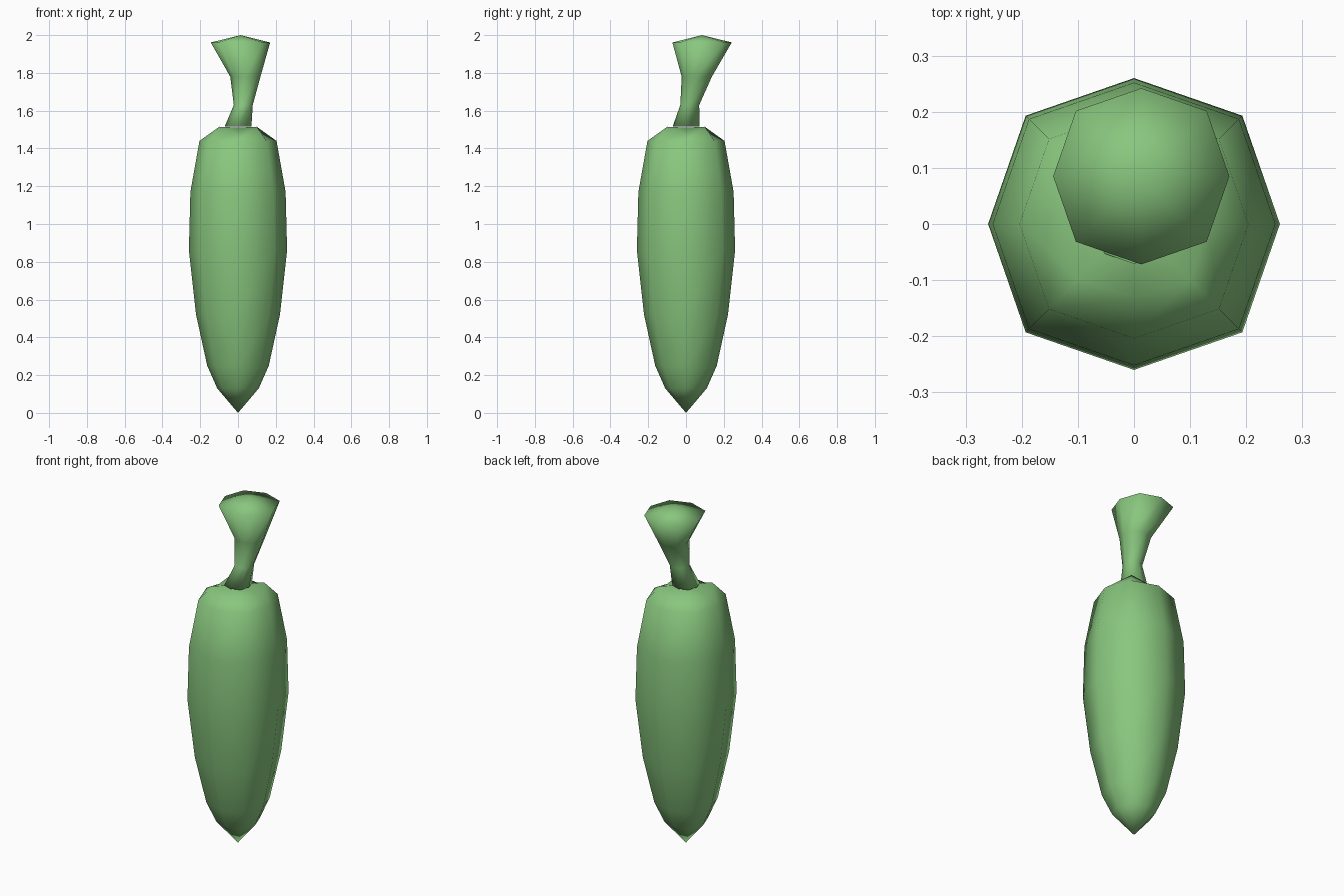
import bpy, bmesh, math

if "Cube" in bpy.data.objects:
    bpy.data.objects.remove(bpy.data.objects["Cube"])

green = bpy.data.materials.new("green")
green.diffuse_color = (0.25, 0.57, 0.21, 1)
green.use_nodes = True
green.node_tree.nodes["Principled BSDF"].inputs["Base Color"].default_value = green.diffuse_color


def lathe(name, rings, bottom, top):
    """Eight-sided skin through rings (cx, cy, z, radius, diagonal factor, diagonal lift)."""
    bm = bmesh.new()
    loops = []
    for cx, cy, z, r, k, lift in rings:
        loop = []
        for i in range(8):
            a = i * math.pi / 4
            odd = i % 2
            rr = r * k if odd else r
            loop.append(bm.verts.new((cx + rr * math.cos(a), cy + rr * math.sin(a),
                                      z + lift * odd)))
        loops.append(loop)
    for lo, hi in zip(loops, loops[1:]):
        for i in range(8):
            j = (i + 1) % 8
            bm.faces.new((lo[i], lo[j], hi[j], hi[i]))
    for loop, tip in ((loops[0], bottom), (loops[-1], top)):
        if tip:
            v = bm.verts.new(tip)
            for i in range(8):
                bm.faces.new((loop[i], loop[(i + 1) % 8], v))
    bmesh.ops.recalc_face_normals(bm, faces=bm.faces)
    for f in bm.faces:
        f.smooth = True
    mesh = bpy.data.meshes.new(name)
    bm.to_mesh(mesh)
    bm.free()
    mesh.materials.append(green)
    obj = bpy.data.objects.new(name, mesh)
    bpy.context.collection.objects.link(obj)
    return obj


# Long tapered body, pointed below, with a wavy collar at the top
profile = [(0.13, 0.11), (0.25, 0.163), (0.52, 0.222), (0.86, 0.26),
           (1.17, 0.252), (1.44, 0.204)]
body_rings = [(0, 0, z, r, 1.05, 0) for z, r in profile]
body_rings.append((0, 0, 1.475, 0.132, 1.06, 0.04))
lathe("body", body_rings, (0, 0, 0), (0, 0, 1.51))

# Bent stem flaring to a low conical cap
stem_rings = [(0, 0, 1.515, 0.071, 1.05, 0),
              (0.028, 0.02, 1.63, 0.05, 1.05, 0),
              (0.039, 0.057, 1.78, 0.08, 1.05, 0),
              (0.013, 0.085, 1.961, 0.157, 1.05, 0)]
lathe("stem", stem_rings, (0, 0, 1.515), (0.013, 0.085, 2.0))
